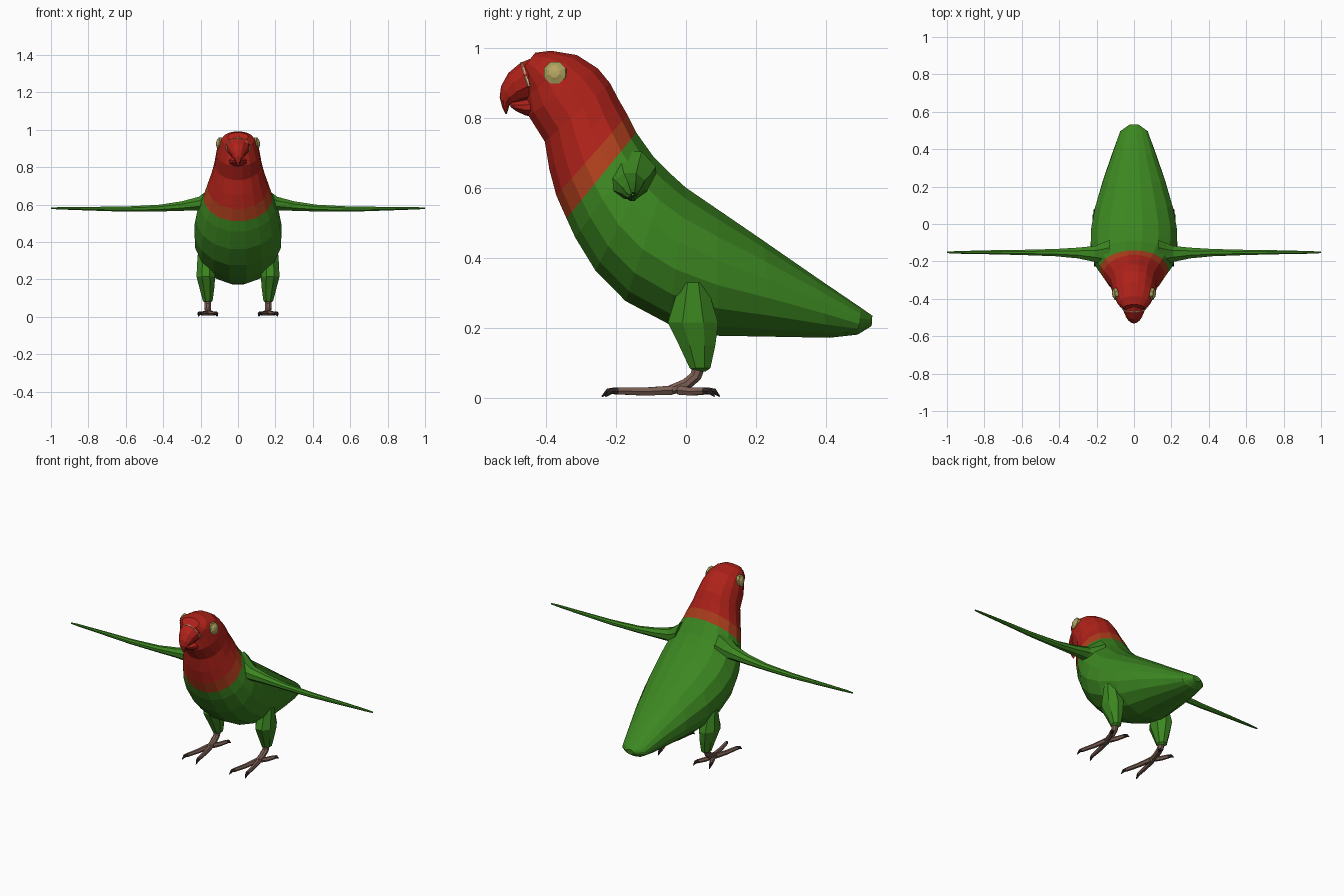
import bpy, bmesh, math
from mathutils import Vector


def material(name, rgb):
    m = bpy.data.materials.new(name)
    m.diffuse_color = (*rgb, 1)
    return m


GREEN = material("green", (0.045, 0.24, 0.015))
RED = material("red", (0.43, 0.016, 0.01))
COLLAR = material("collar", (0.43, 0.05, 0.012))
CREAM = material("cream", (0.7, 0.5, 0.3))
OLIVE = material("olive", (0.36, 0.32, 0.1))
LENS = material("lens", (0.47, 0.38, 0.12))
SKIN = material("skin", (0.2, 0.115, 0.09))
CLAW = material("claw", (0.03, 0.022, 0.02))


def loft(name, rings, sides, mats, mirror=False):
    """Skin rings given as (centre, u axis, v axis); mats has one entry per span, or just one."""
    bm = bmesh.new()
    loops = []
    for c, u, v in rings:
        angles = [2 * math.pi * (i + 0.5) / sides for i in range(sides)]
        loops.append([bm.verts.new(c + u * math.cos(a) + v * math.sin(a)) for a in angles])
    palette = list(dict.fromkeys(mats))
    for k in range(len(loops) - 1):
        slot = palette.index(mats[min(k, len(mats) - 1)])
        for i in range(sides):
            j = (i + 1) % sides
            f = bm.faces.new((loops[k][i], loops[k][j], loops[k + 1][j], loops[k + 1][i]))
            f.material_index = slot
    bm.faces.new(loops[0][::-1]).material_index = palette.index(mats[0])
    bm.faces.new(loops[-1]).material_index = palette.index(mats[-1])
    bmesh.ops.recalc_face_normals(bm, faces=bm.faces)
    me = bpy.data.meshes.new(name)
    bm.to_mesh(me)
    bm.free()
    for m in palette:
        me.materials.append(m)
    ob = bpy.data.objects.new(name, me)
    bpy.context.collection.objects.link(ob)
    if mirror:
        ob.modifiers.new("Mirror", 'MIRROR')
    return ob


def slices(rows):
    """Rings from side-view chords: front y, z, back y, z, half width."""
    out = []
    for ya, za, yb, zb, w in rows:
        a, b = Vector((0, ya, za)), Vector((0, yb, zb))
        out.append(((a + b) / 2, Vector((w, 0, 0)), (b - a) / 2))
    return out


def tube(name, points, mats, sides=6, mirror=False):
    """Round tube along points given as x, y, z, radius."""
    pts = [Vector(p[:3]) for p in points]
    rings = []
    for i, p in enumerate(pts):
        d = (pts[min(i + 1, len(pts) - 1)] - pts[max(i - 1, 0)]).normalized()
        ref = Vector((1, 0, 0)) if abs(d.x) < 0.8 else Vector((0, 1, 0))
        u = d.cross(ref).normalized()
        rings.append((p, u * points[i][3], d.cross(u) * points[i][3]))
    return loft(name, rings, sides, mats, mirror)


# Body, tail and head in one skin
body = [
    (0.530, 0.205, 0.532, 0.235, 0.025),
    (0.490, 0.180, 0.500, 0.258, 0.075),
    (0.410, 0.170, 0.370, 0.347, 0.113),
    (0.250, 0.172, 0.220, 0.452, 0.168),
    (0.090, 0.174, 0.090, 0.542, 0.212),
    (-0.050, 0.207, 0.000, 0.604, 0.233),
    (-0.174, 0.273, -0.050, 0.650, 0.236),
    (-0.260, 0.360, -0.090, 0.690, 0.224),
    (-0.318, 0.455, -0.120, 0.732, 0.202),
    (-0.343, 0.510, -0.140, 0.760, 0.184),
    (-0.372, 0.575, -0.165, 0.810, 0.164),
    (-0.392, 0.650, -0.190, 0.853, 0.143),
    (-0.405, 0.730, -0.215, 0.900, 0.127),
    (-0.452, 0.805, -0.250, 0.942, 0.117),
    (-0.456, 0.860, -0.310, 0.980, 0.105),
    (-0.462, 0.905, -0.385, 0.992, 0.086),
    (-0.467, 0.940, -0.430, 0.986, 0.055),
]
loft("body", slices(body), 16, [GREEN] * 9 + [COLLAR] + [RED] * 6)

# Hooked upper beak and short lower beak
loft("upper_beak", slices([
    (-0.440, 0.970, -0.420, 0.850, 0.068),
    (-0.472, 0.957, -0.448, 0.850, 0.060),
    (-0.507, 0.928, -0.472, 0.845, 0.046),
    (-0.528, 0.890, -0.490, 0.842, 0.033),
    (-0.532, 0.858, -0.504, 0.836, 0.021),
    (-0.525, 0.830, -0.508, 0.822, 0.011),
    (-0.515, 0.810, -0.512, 0.810, 0.003)]), 10, [RED])
loft("lower_beak", slices([
    (-0.430, 0.860, -0.425, 0.800, 0.055),
    (-0.465, 0.852, -0.457, 0.806, 0.042),
    (-0.493, 0.846, -0.484, 0.818, 0.028),
    (-0.504, 0.840, -0.500, 0.830, 0.012)]), 10, [RED])

# Pale line over the beak base
arc = [math.pi * (0.02 + 0.96 * i / 10) for i in range(11)]
tube("beak_rim", [(0.064 * math.cos(a), -0.447 - 0.023 * math.sin(a),
                   0.885 + 0.071 * math.sin(a), 0.004) for a in arc], [CREAM], 5)

# Eyes: eight-sided ring with a domed centre
eye = Vector((0.088, -0.372, 0.926))
out_dir = Vector((1, -0.15, 0.15)).normalized()
eu = out_dir.cross(Vector((0, 0, 1))).normalized()
ev = out_dir.cross(eu)
loft("eye", [(eye + out_dir * d, eu * r, ev * r) for d, r in
             ((0, 0.034), (0.018, 0.034), (0.022, 0.024), (0.027, 0.016), (0.029, 0.005))],
     8, [OLIVE, OLIVE, LENS], True)

# Slim outstretched wings: x, y centre, y half, bottom z, top z
wing = [(0.130, -0.155, 0.075, 0.550, 0.710), (0.175, -0.160, 0.062, 0.553, 0.672),
        (0.210, -0.160, 0.046, 0.566, 0.645), (0.300, -0.155, 0.031, 0.565, 0.620),
        (0.420, -0.153, 0.021, 0.562, 0.601), (0.600, -0.152, 0.015, 0.561, 0.591),
        (0.800, -0.151, 0.011, 0.568, 0.589), (0.960, -0.152, 0.007, 0.574, 0.587),
        (1.000, -0.152, 0.004, 0.577, 0.584)]
loft("wing", [(Vector((x, y, (a + b) / 2)), Vector((0, h, 0)), Vector((0, 0, (b - a) / 2)))
              for x, y, h, a, b in wing], 8, [GREEN], True)

# Feathered thighs: x, y, z, x half, y half
thigh = [(0.170, 0.020, 0.330, 0.050, 0.040), (0.172, 0.020, 0.215, 0.054, 0.078),
         (0.166, 0.032, 0.150, 0.042, 0.056), (0.162, 0.040, 0.085, 0.028, 0.032),
         (0.162, 0.040, 0.076, 0.016, 0.018)]
loft("thigh", [(Vector((x, y, z)), Vector((a, 0, 0)), Vector((0, b, 0)))
               for x, y, z, a, b in thigh], 8, [GREEN], True)

# Shanks, and two toes forward and two back, each with a claw
tube("shank", [(0.162, 0.040, 0.100, 0.020), (0.162, 0.028, 0.062, 0.018),
               (0.161, 0.000, 0.038, 0.018), (0.160, -0.045, 0.022, 0.015)],
     [SKIN], 8, True)
toes = [("front_inner", -0.040, -0.040, -0.205, -0.240),
        ("front_outer", 0.040, -0.040, -0.195, -0.230),
        ("back_inner", -0.036, -0.020, 0.065, 0.096),
        ("back_outer", 0.042, -0.020, 0.050, 0.082)]
for name, dx, y0, y1, tip in toes:
    x0 = 0.160 + dx * 0.15
    x1 = 0.160 + dx
    mid = (y0 + y1) / 2
    tube("toe_" + name, [(x0, y0, 0.022, 0.015), ((x0 + x1) / 2, mid, 0.018, 0.013),
                         (x1, y1, 0.020, 0.011), (x1 + dx * 0.15, (y1 + tip) / 2, 0.019, 0.009),
                         (x1 + dx * 0.25, tip, 0.004, 0.002)],
         [SKIN, SKIN, CLAW], 6, True)
